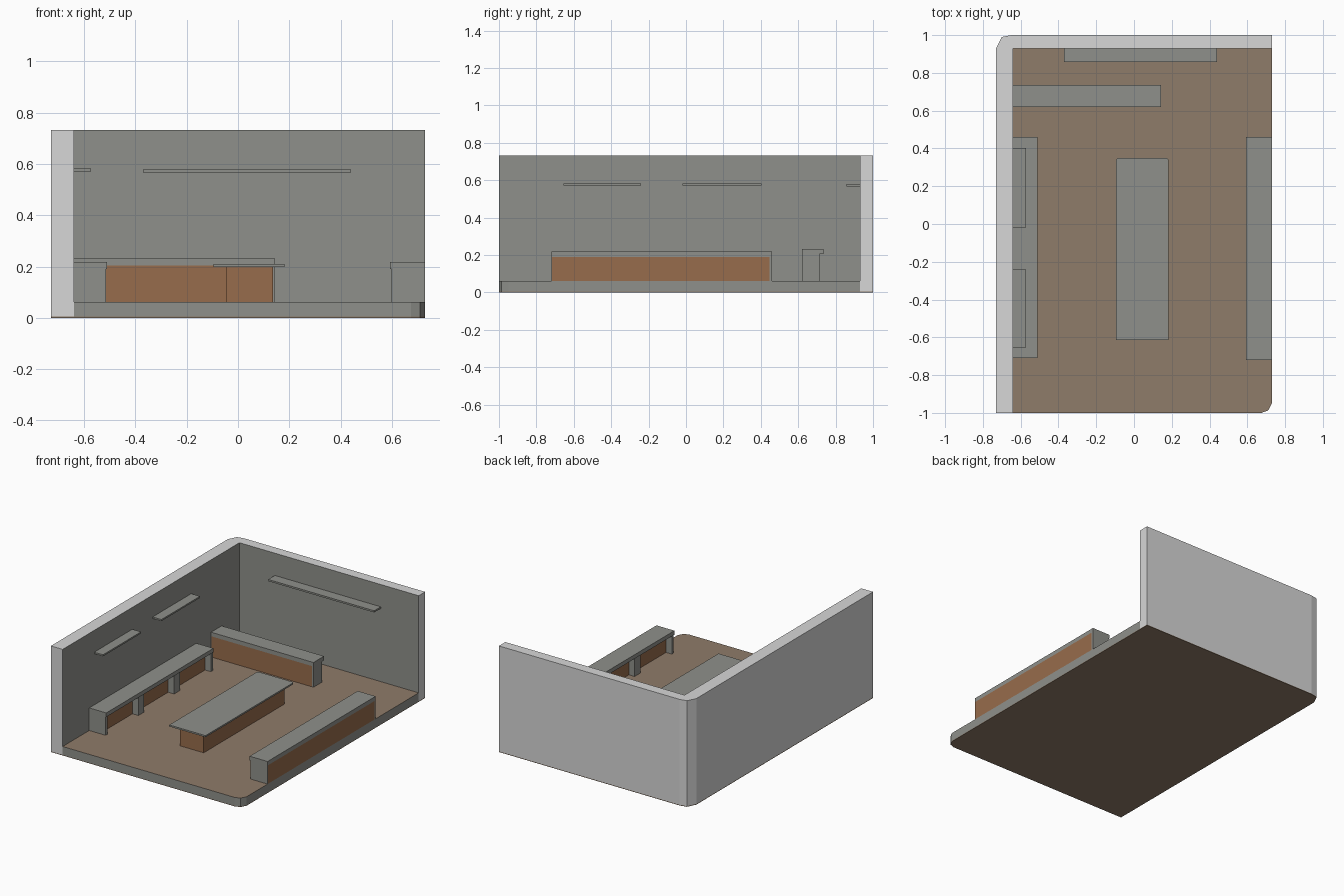
import bpy, bmesh, math
from mathutils import Matrix

if "Cube" in bpy.data.objects:
    bpy.data.objects.remove(bpy.data.objects["Cube"])


def mat(name, rgb):
    m = bpy.data.materials.new(name)
    m.diffuse_color = (*rgb, 1)
    m.use_nodes = True
    m.node_tree.nodes["Principled BSDF"].inputs["Base Color"].default_value = m.diffuse_color
    return m


LIGHT = mat("pale_wall", (0.68, 0.68, 0.68))
GREY = mat("stone_grey", (0.275, 0.28, 0.257))
FLOOR = mat("floor_brown", (0.275, 0.20, 0.142))
WOOD = mat("warm_wood", (0.31, 0.15, 0.072))


def prism(name, outline, z0, z1, mats, rule=None):
    """Extrude a plan outline; rule(face) picks the material slot."""
    bm = bmesh.new()
    base = bm.faces.new([bm.verts.new((x, y, z0)) for x, y in outline])
    ext = bmesh.ops.extrude_face_region(bm, geom=[base])
    top = [v for v in ext["geom"] if isinstance(v, bmesh.types.BMVert)]
    bmesh.ops.translate(bm, verts=top, vec=(0, 0, z1 - z0))
    if not any(abs(f.calc_center_median().z - z0) < 1e-6 for f in bm.faces):
        bm.faces.new([v for v in bm.verts if v not in top])
    bmesh.ops.recalc_face_normals(bm, faces=bm.faces)
    bm.normal_update()
    if rule:
        for f in bm.faces:
            f.material_index = rule(f)
    me = bpy.data.meshes.new(name)
    bm.to_mesh(me)
    bm.free()
    for m in mats:
        me.materials.append(m)
    ob = bpy.data.objects.new(name, me)
    bpy.context.collection.objects.link(ob)
    return ob


def box(name, x0, x1, y0, y1, z0, z1, m):
    return prism(name, [(x0, y0), (x1, y0), (x1, y1), (x0, y1)], z0, z1, [m])


# Room shell: floor slab with cut corners, thin underside, L-shaped wall
back_corner = [(0.73, 1), (-0.65, 1), (-0.70, 0.99), (-0.73, 0.93)]
front_corner = [(0.675, -1), (0.71, -0.987), (0.73, -0.95)]
prism("underside", [(-0.73, -1)] + front_corner + back_corner, 0, 0.005, [FLOOR])
prism("floor", [(-0.64, -1)] + front_corner + [(0.73, 0.93), (-0.64, 0.93)],
      0.005, 0.062, [GREY, FLOOR], lambda f: int(abs(f.normal.z) > 0.5))


def inner_face(f):
    c, n = f.calc_center_median(), f.normal
    return int((n.x > 0.9 and c.x < 0) or (n.y < -0.9 and c.x > -0.6))


prism("walls", [(-0.73, -1), (-0.64, -1), (-0.64, 0.93), (0.73, 0.93)] + back_corner,
      0.005, 0.733, [LIGHT, GREY], inner_face)

# Wall shelves
box("back_shelf", -0.37, 0.44, 0.858, 0.93, 0.567, 0.579, GREY)
box("left_shelf_front", -0.64, -0.573, -0.655, -0.24, 0.571, 0.582, GREY)
box("left_shelf_rear", -0.64, -0.573, -0.018, 0.403, 0.571, 0.582, GREY)

# Central table
box("table_base", -0.045, 0.137, -0.57, 0.31, 0.062, 0.20, WOOD)
prism("table_top", [(-0.095, -0.615), (0.182, -0.615), (0.182, 0.34), (0.174, 0.35),
                    (-0.087, 0.35), (-0.095, 0.34)], 0.199, 0.21, [GREY])


def counter(name, origin, angle, length, depth, height, lip, bays):
    """Wooden back along local y=0, posts and open bays towards local +y."""
    under = height - 0.028
    front = depth - lip
    parts = [
        box(name + "_top", 0, length, 0, depth, under, height, GREY),
        box(name + "_board", 0.003, length - 0.013, 0, depth - 0.05, 0.062, under, WOOD),
        box(name + "_start_panel", 0, 0.003, 0, front, 0.062, under, GREY),
        box(name + "_end_panel", length - 0.013, length, 0, front, 0.062, under, GREY),
    ]
    for i in range(bays + 1):
        c = length * i / bays
        a, b = max(0.003, c - 0.032), min(length - 0.013, c + 0.032)
        if i == 0:
            b = 0.02
        if i == bays:
            a = length - 0.02
        parts.append(box(f"{name}_post_{i}", a, b, depth - 0.05, front, 0.062, under, GREY))
    m = Matrix.Translation((*origin, 0)) @ Matrix.Rotation(math.radians(angle), 4, 'Z')
    for p in parts:
        p.data.transform(m)


# Three service counters
counter("left_counter", (-0.64, 0.46), -90, 1.17, 0.13, 0.218, 0.005, 3)
counter("right_counter", (0.73, -0.72), 90, 1.18, 0.137, 0.218, 0.006, 3)
counter("back_counter", (-0.64, 0.62), 0, 0.783, 0.115, 0.233, 0.02, 2)
